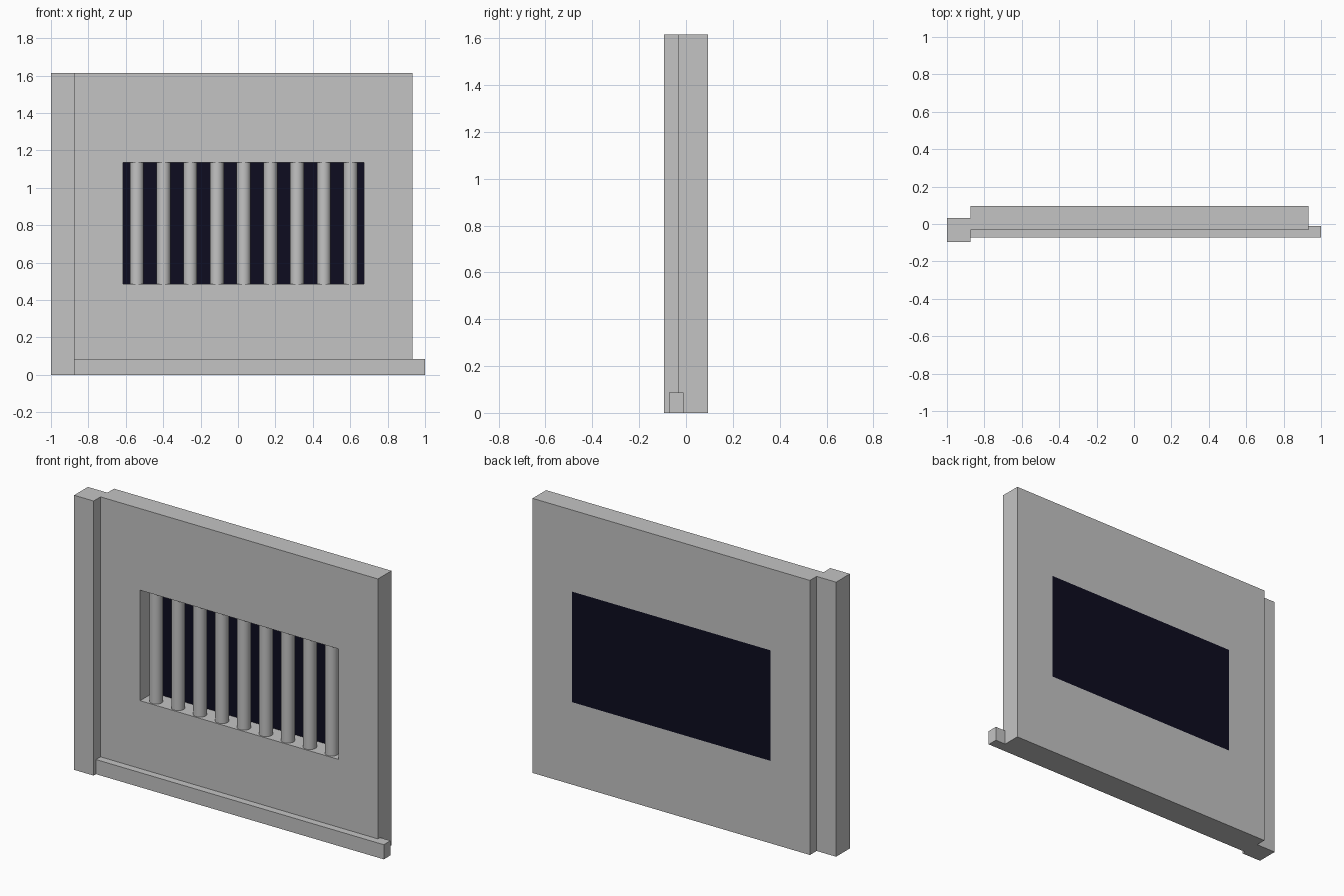
import bpy, bmesh
from mathutils import Vector, Matrix

if "Cube" in bpy.data.objects:
    bpy.data.objects.remove(bpy.data.objects["Cube"])


def material(name, rgb):
    m = bpy.data.materials.new(name)
    m.diffuse_color = (*rgb, 1)
    m.use_nodes = True
    m.node_tree.nodes["Principled BSDF"].inputs["Base Color"].default_value = m.diffuse_color
    return m


GREY = material("concrete_grey", (0.55, 0.55, 0.55))
DARK = material("dark_navy", (0.004, 0.0037, 0.014))


def finish(name, bm, mat):
    bmesh.ops.recalc_face_normals(bm, faces=bm.faces)
    mesh = bpy.data.meshes.new(name)
    bm.to_mesh(mesh)
    bm.free()
    mesh.materials.append(mat)
    ob = bpy.data.objects.new(name, mesh)
    bpy.context.collection.objects.link(ob)
    return ob


def box(name, lo, hi, mat):
    lo, hi = Vector(lo), Vector(hi)
    bm = bmesh.new()
    bmesh.ops.create_cube(bm, size=1, matrix=Matrix.Translation((lo + hi) / 2)
                          @ Matrix.Diagonal((*(hi - lo), 1)))
    return finish(name, bm, mat)


H = 1.615
FRONT, BACK = -0.031, 0.095
X0, X1, Z0, Z1 = -0.615, 0.675, 0.485, 1.135   # window opening

# wall: 3 x 3 cells without the middle one, extruded to full thickness
bm = bmesh.new()
xs, zs = (-0.873, X0, X1, 0.932), (0, Z0, Z1, H)
grid = [[bm.verts.new((x, FRONT, z)) for z in zs] for x in xs]
for i in range(3):
    for j in range(3):
        if (i, j) != (1, 1):
            bm.faces.new((grid[i][j], grid[i + 1][j], grid[i + 1][j + 1], grid[i][j + 1]))
ext = bmesh.ops.extrude_face_region(bm, geom=bm.faces[:], use_keep_orig=True)
moved = [g for g in ext["geom"] if isinstance(g, bmesh.types.BMVert)]
bmesh.ops.translate(bm, verts=moved, vec=(0, BACK - FRONT, 0))
finish("wall", bm, GREY)

# corner post and base trim
box("corner_post", (-1, -0.095, 0), (-0.873, 0.033, H), GREY)
box("base_trim", (-0.873, -0.073, 0), (1, -0.011, 0.086), GREY)

# dark panel closing the back of the opening
box("window_panel", (X0, BACK - 0.004, Z0), (X1, BACK, Z1), DARK)

# row of round window bars
for i in range(9):
    bm = bmesh.new()
    bmesh.ops.create_cone(bm, cap_ends=True, segments=32, radius1=0.037, radius2=0.037,
                          depth=Z1 - Z0,
                          matrix=Matrix.Translation((-0.541 + i * 0.1428, 0.013, (Z0 + Z1) / 2)))
    for f in bm.faces:
        f.smooth = len(f.verts) == 4
    for e in bm.edges:
        e.smooth = all(len(f.verts) == 4 for f in e.link_faces)
    finish(f"window_bar_{i + 1}", bm, GREY)
